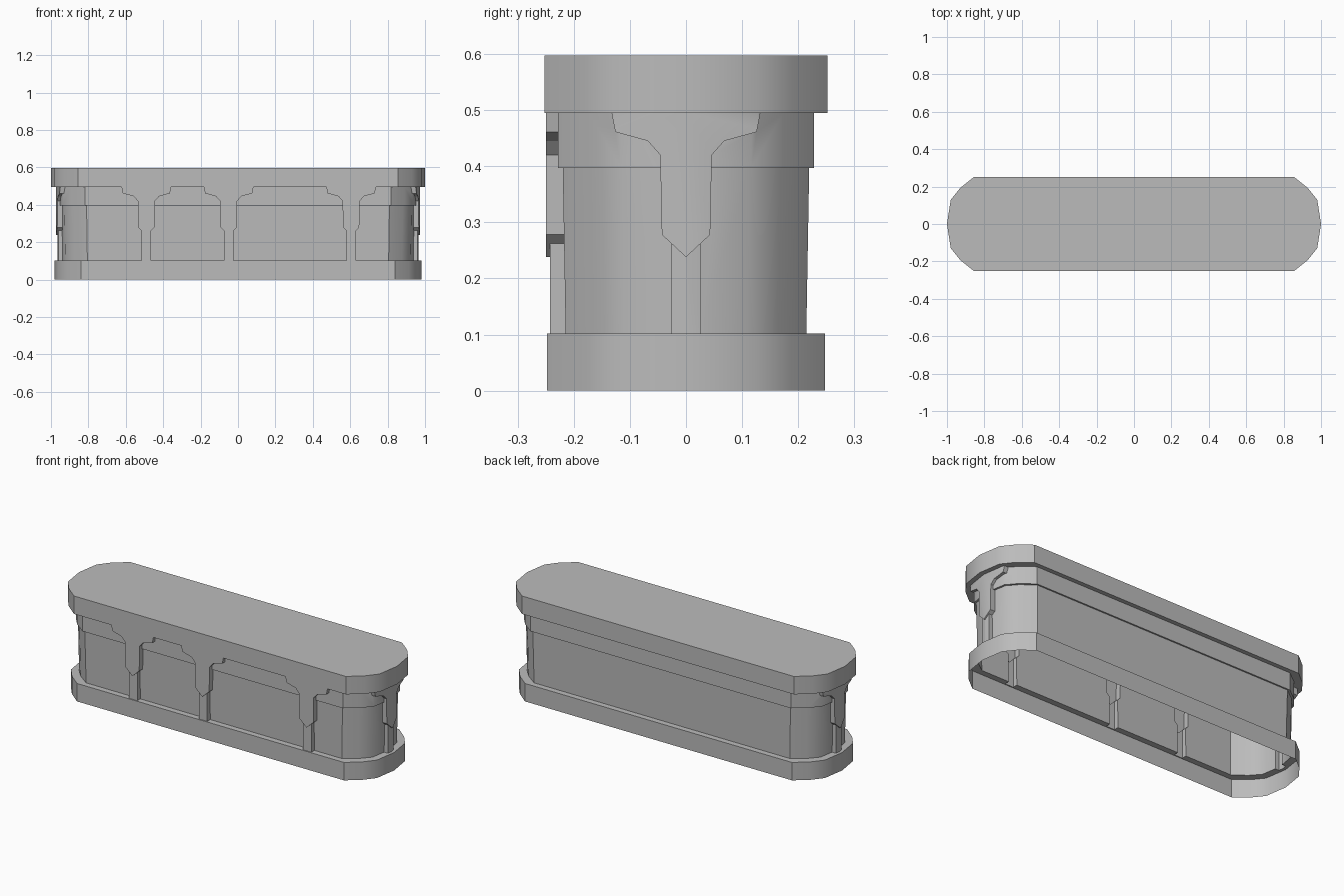
import bpy, bmesh, math
from mathutils import Matrix

cube = bpy.data.objects.get("Cube")
if cube:
    bpy.data.objects.remove(cube, do_unlink=True)

grey = bpy.data.materials.new("plain_grey")
grey.use_nodes = True
grey.diffuse_color = (0.5, 0.5, 0.5, 1)
grey.node_tree.nodes["Principled BSDF"].inputs["Base Color"].default_value = (0.5, 0.5, 0.5, 1)

# One quarter of the rounded plan, as fractions of half length and half width
QUARTER = [(1, 0), (0.98, 0.51), (0.93, 0.76), (0.855, 1)]


def to_object(name, bm):
    bmesh.ops.recalc_face_normals(bm, faces=bm.faces)
    mesh = bpy.data.meshes.new(name)
    bm.to_mesh(mesh)
    bm.free()
    mesh.materials.append(grey)
    ob = bpy.data.objects.new(name, mesh)
    bpy.context.collection.objects.link(ob)
    return ob


def slab(name, half_x, half_y, z0, z1, taper=0.0):
    """Rounded plan raised from z0 to z1, the bottom drawn in by taper."""
    right = [(x, -y) for x, y in reversed(QUARTER[1:])] + QUARTER
    plan = right + [(-x, -y) for x, y in right]
    bm = bmesh.new()
    rings = []
    for z, t in ((z0, taper), (z1, 0)):
        rings.append([bm.verts.new((x * (half_x - t), y * (half_y - t), z)) for x, y in plan])
    low, high = rings
    bm.faces.new(low)
    bm.faces.new(high)
    n = len(plan)
    for i in range(n):
        j = (i + 1) % n
        bm.faces.new((low[i], low[j], high[j], high[i]))
    return to_object(name, bm)


def stencil(name, half_profile, matrix):
    """Mirrored profile in x and z, pushed through the wall depth."""
    outline = half_profile + [(-x, z) for x, z in reversed(half_profile) if x]
    bm = bmesh.new()
    face = bm.faces.new([bm.verts.new((x, -1.2, z)) for x, z in outline])
    ext = bmesh.ops.extrude_face_region(bm, geom=[face])
    verts = [g for g in ext["geom"] if isinstance(g, bmesh.types.BMVert)]
    bmesh.ops.translate(bm, verts=verts, vec=(0, 1.05, 0))
    bm.transform(matrix)
    return to_object(name, bm)


def combine(target, other, operation):
    """Apply a boolean and drop the tool object."""
    mod = target.modifiers.new("combine", "BOOLEAN")
    mod.operation = operation
    mod.solver = "EXACT"
    mod.object = other
    bpy.context.view_layer.update()
    graph = bpy.context.evaluated_depsgraph_get()
    mesh = bpy.data.meshes.new_from_object(target.evaluated_get(graph))
    target.modifiers.clear()
    target.data = mesh
    bpy.data.objects.remove(other, do_unlink=True)


# Main body: base, tapered wall, upper band and counter top
counter = slab("counter_shell", 0.982, 0.2475, 0, 0.102)
for part in (
    slab("wall", 0.948, 0.2205, 0.05, 0.45, 0.007),
    slab("upper_band", 0.958, 0.228, 0.397, 0.55),
    slab("counter_top", 1.0, 0.2525, 0.495, 0.597),
):
    combine(counter, part, "UNION")

# Brackets and thin posts follow the plan on the front and both ends
BRACKET = [(0, 0.238), (0.043, 0.278), (0.046, 0.42), (0.068, 0.445),
           (0.126, 0.461), (0.133, 0.497), (0.133, 0.53)]
POST = [(0, 0.06), (0.026, 0.06), (0.026, 0.3), (0, 0.3)]
places = [Matrix.Translation((x, 0, 0)) for x in (-0.49, -0.05, 0.605)]
places += [Matrix.Rotation(s * math.pi / 2, 4, "Z") @ Matrix.Translation((0, shift, 0))
           for s, shift in ((1, -0.4), (-1, -0.4))]
for place in places:
    for name, profile, half_x, half_y in (
        ("post", POST, 0.965, 0.242),
        ("bracket", BRACKET, 0.973, 0.2495),
    ):
        piece = slab(name, half_x, half_y, 0.03, 0.56)
        combine(piece, stencil("stencil", profile, place), "INTERSECT")
        combine(counter, piece, "UNION")

# Open underside
bm = bmesh.new()
bm.from_mesh(counter.data)
bottom = [f for f in bm.faces if all(v.co.z < 0.001 for v in f.verts)]
bmesh.ops.delete(bm, geom=bottom, context="FACES")
bm.to_mesh(counter.data)
bm.free()

bpy.ops.object.select_all(action="DESELECT")
counter.select_set(True)
bpy.context.view_layer.objects.active = counter
bpy.ops.object.shade_smooth_by_angle(angle=math.radians(32))
